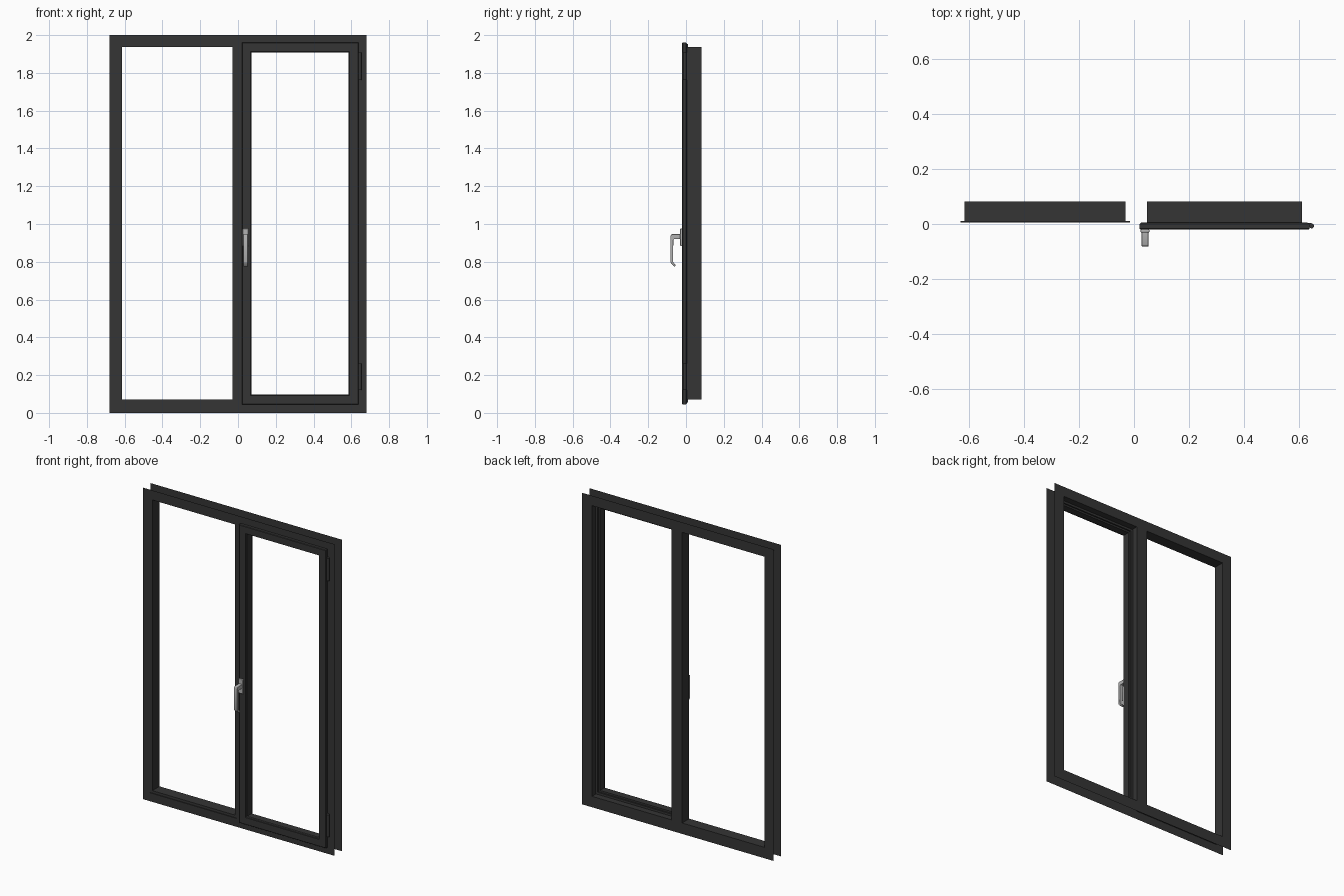
import bpy, bmesh
from mathutils import Matrix

if "Cube" in bpy.data.objects:
    bpy.data.objects.remove(bpy.data.objects["Cube"])


def material(name, v):
    m = bpy.data.materials.new(name)
    m.diffuse_color = (v, v, v, 1)
    m.use_nodes = True
    m.node_tree.nodes["Principled BSDF"].inputs["Base Color"].default_value = m.diffuse_color
    return m


DARK = material("dark_frame", 0.035)
METAL = material("satin_metal", 0.45)


def finish(name, bm, mat, bevel=0, smooth=False):
    me = bpy.data.meshes.new(name)
    bm.to_mesh(me)
    bm.free()
    ob = bpy.data.objects.new(name, me)
    bpy.context.collection.objects.link(ob)
    me.materials.append(mat)
    if bevel:
        b = ob.modifiers.new("bevel", 'BEVEL')
        b.width, b.segments = bevel, 3
        b.limit_method = 'ANGLE'
    if smooth or bevel:
        bpy.context.view_layer.objects.active = ob
        ob.select_set(True)
        bpy.ops.object.shade_smooth_by_angle()
        ob.select_set(False)
    return ob


def loft(name, loops, closed=False):
    """Mitred frame: successive rectangles ((x0, x1, z0, z1), y) joined by quads."""
    bm = bmesh.new()
    rings = []
    for (x0, x1, z0, z1), y in loops:
        rings.append([bm.verts.new((x, y, z)) for x, z in
                      ((x0, z0), (x1, z0), (x1, z1), (x0, z1))])
    pairs = list(zip(rings, rings[1:]))
    if closed:
        pairs.append((rings[-1], rings[0]))
    for a, b in pairs:
        for i in range(4):
            j = (i + 1) % 4
            bm.faces.new((a[i], a[j], b[j], b[i]))
    return finish(name, bm, DARK)


def box(name, lo, hi, mat, bevel=0):
    bm = bmesh.new()
    size = [h - l for l, h in zip(lo, hi)]
    mid = [(h + l) / 2 for l, h in zip(lo, hi)]
    bmesh.ops.create_cube(bm, size=1, matrix=Matrix.Translation(mid) @ Matrix.Diagonal((*size, 1)))
    return finish(name, bm, mat, bevel)


def inset(r, d):
    return (r[0] + d, r[1] - d, r[2] + d, r[3] - d)


FRONT, BACK = 0.006, 0.082

# Outer frame, fixed half: front face, shallow glazing rebate, reveal, back face
cell = (-0.68, 0.0, 0, 2)
bead = (-0.615, -0.03, 0.07, 1.936)
lip = inset(bead, -0.016)
loft("fixed_frame", [(cell, FRONT), (lip, FRONT), (lip, 0.010), (bead, 0.010),
                     (bead, BACK), (cell, BACK)])

# Outer frame, opening half
cell = (0.0, 0.68, 0, 2)
hole = (0.047, 0.61, 0.07, 1.936)
loft("opening_frame", [(cell, FRONT), (hole, FRONT), (hole, BACK), (cell, BACK)])

# Opening sash: closed mitred profile of (inset, y)
sash = (0.02, 0.637, 0.045, 1.96)
profile = [(0.003, -0.020), (0.046, -0.020), (0.047, -0.013), (0.052, -0.009),
           (0.052, 0.036), (0.041, 0.036), (0.041, 0.045), (0.027, 0.045),
           (0.027, FRONT), (0.008, FRONT), (0, 0.0), (0, -0.017)]
loft("sash", [(inset(sash, d), y) for d, y in profile], closed=True)

# Hinges on the right edge of the sash
for label, z0, z1 in (("lower", 0.12, 0.262), ("upper", 1.762, 1.907)):
    bm = bmesh.new()
    bmesh.ops.create_cone(bm, cap_ends=True, segments=16, radius1=0.009, radius2=0.009,
                          depth=z1 - z0, matrix=Matrix.Translation((0.645, -0.007, (z0 + z1) / 2)))
    finish(label + "_hinge_pin", bm, DARK, smooth=True)
    box(label + "_hinge_leaf", (0.628, -0.012, z0), (0.645, 0.004, z1), DARK)

# Handle: rosette plus a lever extruded from its side outline
HX = 0.04
box("handle_rosette", (HX - 0.016, -0.031, 0.883), (HX + 0.016, -0.019, 0.976), METAL, 0.004)
outline = [(-0.028, 0.946), (-0.074, 0.946), (-0.080, 0.943), (-0.082, 0.936),
           (-0.082, 0.800), (-0.079, 0.792), (-0.060, 0.774), (-0.054, 0.781),
           (-0.067, 0.797), (-0.069, 0.804), (-0.067, 0.915), (-0.062, 0.921),
           (-0.028, 0.921)]
bm = bmesh.new()
face = bm.faces.new([bm.verts.new((HX - 0.012, y, z)) for y, z in outline])
ext = bmesh.ops.extrude_face_region(bm, geom=[face])
bmesh.ops.translate(bm, vec=(0.024, 0, 0),
                    verts=[v for v in ext["geom"] if isinstance(v, bmesh.types.BMVert)])
bmesh.ops.recalc_face_normals(bm, faces=bm.faces)
finish("handle_lever", bm, METAL, 0.002)
